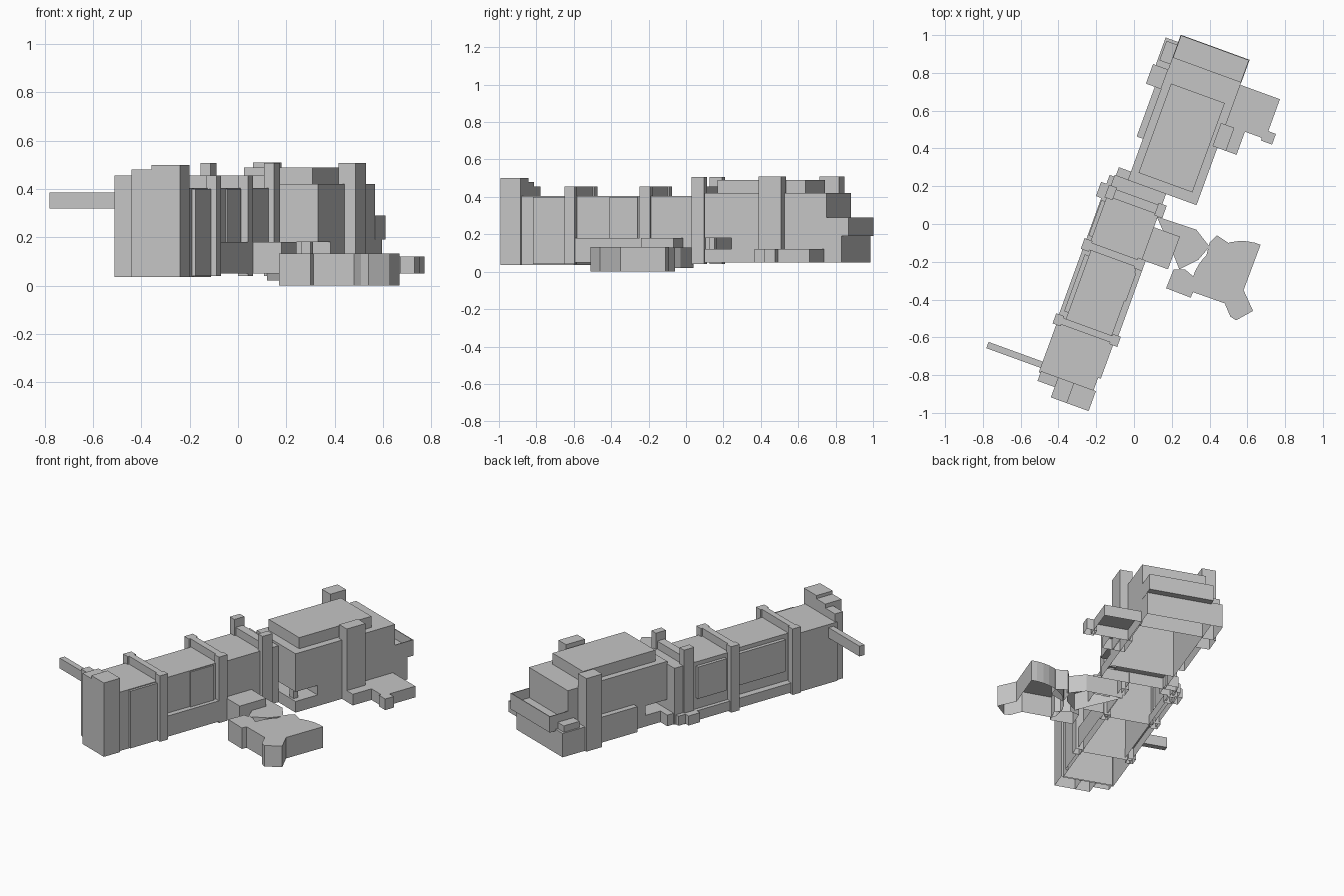
import bpy, bmesh, math
from mathutils import Matrix

if "Cube" in bpy.data.objects:
    bpy.data.objects.remove(bpy.data.objects["Cube"])

grey = bpy.data.materials.new("plain grey")
grey.use_nodes = True
tone = (0.56, 0.56, 0.56, 1)
grey.diffuse_color = tone
grey.node_tree.nodes["Principled BSDF"].inputs["Base Color"].default_value = tone

# Local frame: u runs along the building, v runs across it
TURN = Matrix.Rotation(math.radians(-20), 4, "Z")


def finish(name, bm, turn, closed):
    bmesh.ops.recalc_face_normals(bm, faces=bm.faces)
    if turn:
        bm.transform(TURN)
    bm.normal_update()
    if not closed:  # the halls are hollow shells, open underneath
        under = [f for f in bm.faces if f.normal.z < -.9]
        bmesh.ops.delete(bm, geom=under, context="FACES")
    mesh = bpy.data.meshes.new(name)
    bm.to_mesh(mesh)
    bm.free()
    mesh.materials.append(grey)
    ob = bpy.data.objects.new(name, mesh)
    bpy.context.collection.objects.link(ob)


def box(name, u, v, z, closed=False):
    bm = bmesh.new()
    bmesh.ops.create_cube(bm, size=1)
    for p in bm.verts:
        p.co = (v[p.co.x > 0], u[p.co.y > 0], z[p.co.z > 0])
    finish(name, bm, True, closed)


def slab(name, outline, z0, z1):
    bm = bmesh.new()
    face = bm.faces.new([bm.verts.new((x, y, z0)) for x, y in outline])
    up = bmesh.ops.extrude_face_region(bm, geom=[face])
    for p in up["geom"]:
        if isinstance(p, bmesh.types.BMVert):
            p.co.z = z1
    finish(name, bm, False, False)


def rib(name, u, v, top):
    # Portal frame: a beam over the roof with a post on each side
    box(name + "_beam", (u[0] + .01, u[1] - .01), v, (.39, top))
    box(name + "_left_post", u, (v[0], v[0] + .045), (.04, top))
    box(name + "_right_post", u, (v[1] - .045, v[1]), (.04, top))


# Front end: stepped towers and the projecting fin
box("front_tower", (-1.013, -.90), (-.012, .113), (.035, .50))
box("front_side_tower", (-1.013, -.90), (-.10, -.012), (.035, .48))
box("front_corner_pier", (-.955, -.90), (-.196, -.10), (.035, .455))
box("front_hall", (-.91, -.60), (-.205, .10), (.035, .405))
box("front_hall_panel", (-.83, -.64), (.10, .115), (.04, .40))
box("side_fin", (-.885, -.85), (-.51, -.16), (.32, .385), True)

# Middle halls with their side ledges
box("middle_hall", (-.60, -.20), (-.167, .092), (.05, .405))
box("middle_left_bay", (-.56, -.24), (-.19, -.167), (.18, .38), True)
box("middle_right_panel", (-.40, -.24), (.092, .10), (.18, .40), True)
box("inner_hall", (-.20, .21), (-.185, .105), (.05, .405))
box("inner_left_bay", (-.14, .06), (-.205, -.185), (.18, .38), True)
box("right_ledge", (-.60, -.16), (.09, .125), (.05, .18))
box("left_ledge", (-.60, .20), (-.21, -.165), (.05, .11))

# Portal ribs
rib("front_rib", (-.642, -.585), (-.225, .139), .455)
rib("middle_rib", (-.22, -.16), (-.22, .125), .455)
rib("rear_rib", (.08, .15), (-.195, .13), .455)
for side, v in (("left", (-.195, -.15)), ("right", (.085, .13))):
    box(f"{side}_tall_post", (.08, .15), v, (.04, .507))
box("left_rib_foot", (.07, .15), (-.24, -.19), (.05, .11))
box("left_link_block", (.15, .255), (-.178, -.10), (.05, .12))

# Main building: overhanging front storeys over a low plinth, solid behind
box("front_storeys", (.207, .36), (-.11, .277), (.18, .42), True)
box("front_plinth", (.207, .36), (-.11, .277), (.05, .12))
box("slot_pier", (.22, .25), (.20, .24), (.11, .19))
box("main_body", (.36, .84), (-.11, .277), (.05, .42))
box("main_roof", (.263, .766), (-.07, .233), (.42, .49))
box("rear_storey", (.84, .90), (-.11, .277), (.30, .42), True)
box("rear_core", (.84, .90), (-.11, .277), (.19, .30))
box("rear_base", (.84, .985), (-.11, .277), (.05, .20))
box("left_base", (.83, .985), (-.18, -.11), (.05, .20))
box("left_base_step", (.86, .97), (-.17, -.11), (.20, .24))
box("left_bump", (.44, .72), (-.145, -.11), (.05, .21))
box("left_tower", (.72, .83), (-.195, -.11), (.05, .51))
box("right_tower", (.53, .66), (.25, .325), (.05, .508))
box("right_tower_base", (.53, .66), (.32, .385), (.05, .12))

# Open rear balcony with thin parapets
box("balcony_floor", (.90, 1.026), (-.11, .278), (.19, .23), True)
box("balcony_end_wall", (1.021, 1.026), (-.11, .278), (.19, .29), True)
box("balcony_left_wall", (.90, 1.026), (-.11, -.105), (.19, .29), True)
box("balcony_right_wall", (.90, 1.026), (.273, .278), (.19, .29), True)

# Right wing
box("right_wing", (.66, .885), (.27, .50), (.05, .12))
box("right_wing_step", (.645, .705), (.48, .543), (.05, .12))

# Side pavilion: link block, low passage and fan-shaped hall
box("link_block", (-.164, .02), (.10, .251), (.05, .18))
slab("link_passage", [(.12, .04), (.33, -.03), (.40, -.12), (.34, -.19), (.24, -.24), (.20, -.14)], .02, .13)

centre = (.57, -.36)
arc = [(centre[0] + .27 * math.cos(a), centre[1] + .27 * math.sin(a))
       for a in (math.radians(75 + 9 * i) for i in range(12))]
slab("fan_hall", [(.31, -.36), (.48, -.42), (.51, -.49), (.54, -.51), (.63, -.46),
                  (.58, -.35), (.67, -.11)] + arc, 0, .132)
slab("fan_front_step", [(.17, -.34), (.30, -.39), (.34, -.30), (.27, -.24), (.21, -.24)], 0, .132)
slab("fan_rear_step", [(.40, -.10), (.44, -.06), (.50, -.10), (.48, -.16), (.38, -.18)], 0, .13)
